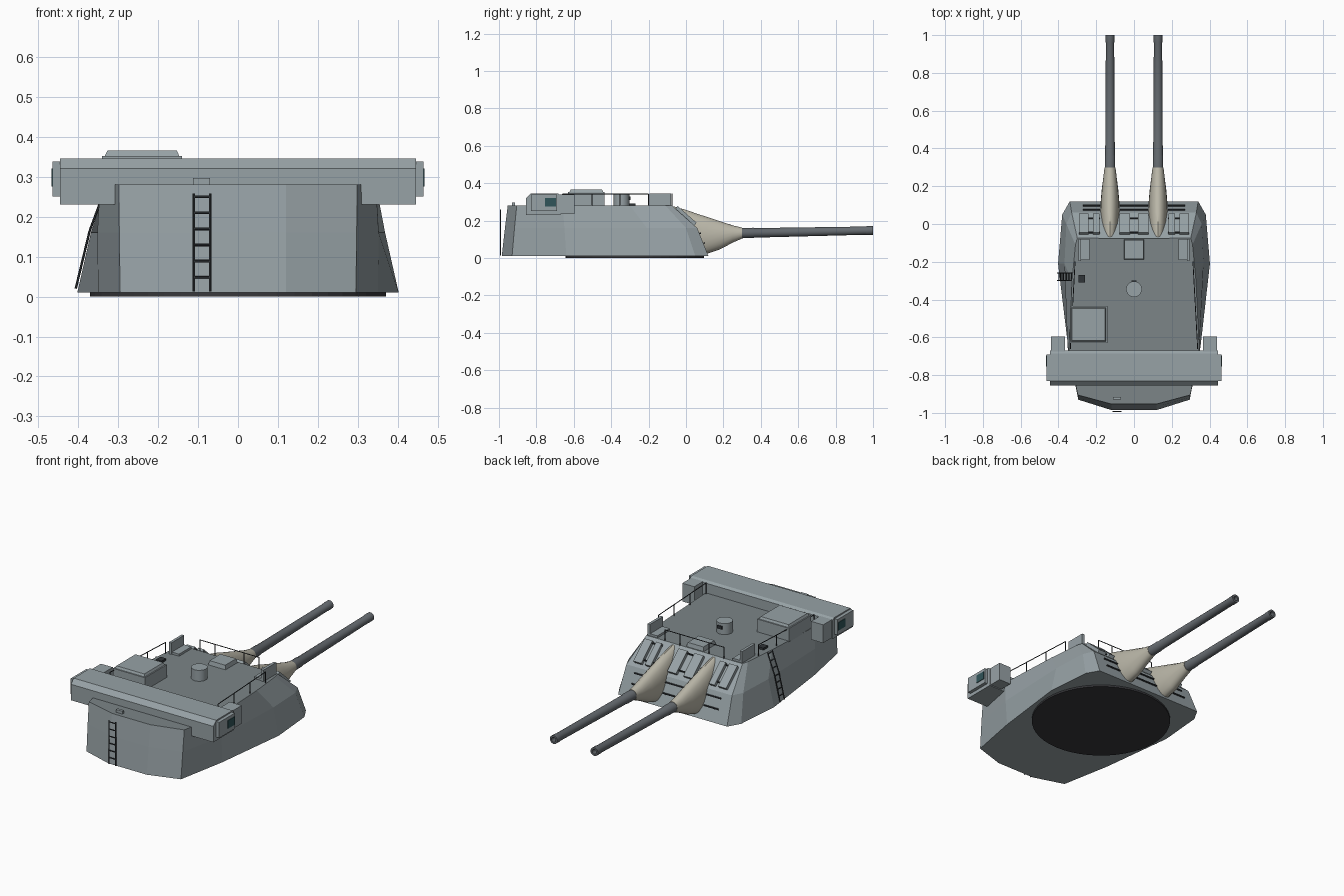
import bpy, bmesh, math
from mathutils import Vector, Matrix

if "Cube" in bpy.data.objects:
    bpy.data.objects.remove(bpy.data.objects["Cube"])


def material(name, *rgb):
    m = bpy.data.materials.new(name)
    m.diffuse_color = (*rgb, 1)
    m.use_nodes = True
    m.node_tree.nodes["Principled BSDF"].inputs["Base Color"].default_value = m.diffuse_color
    return m


STEEL = material("steel", .31, .36, .38)
DECK = material("deck_grey", .20, .235, .245)
GUN = material("gun_metal", .13, .145, .16)
CANVAS = material("canvas", .50, .48, .40)
DARK = material("dark_fittings", .03, .035, .04)
BASE = material("base_dark", .04, .04, .045)
GLASS = material("glass", .03, .09, .10)


def finish(name, bm, mat, smooth=False):
    bmesh.ops.recalc_face_normals(bm, faces=bm.faces)
    me = bpy.data.meshes.new(name)
    bm.to_mesh(me)
    bm.free()
    ob = bpy.data.objects.new(name, me)
    bpy.context.collection.objects.link(ob)
    me.materials.append(mat)
    if smooth:
        bpy.ops.object.select_all(action='DESELECT')
        bpy.context.view_layer.objects.active = ob
        ob.select_set(True)
        bpy.ops.object.shade_smooth_by_angle(angle=math.radians(35))
    return ob


def loft(name, rings, mat, smooth=False):
    bm = bmesh.new()
    rows = [[bm.verts.new(p) for p in r] for r in rings]
    n = len(rows[0])
    for a, b in zip(rows, rows[1:]):
        for i in range(n):
            j = (i + 1) % n
            bm.faces.new((a[i], a[j], b[j], b[i]))
    bm.faces.new(rows[0])
    bm.faces.new(rows[-1])
    return finish(name, bm, mat, smooth)


def box(name, x, y, z, mat=STEEL, inset=0):
    def ring(h, d):
        return [(x[0]+d, y[0]+d, h), (x[1]-d, y[0]+d, h), (x[1]-d, y[1]-d, h), (x[0]+d, y[1]-d, h)]
    return loft(name, [ring(z[0], 0), ring(z[1], inset)], mat)


def add_rod(bm, p, q, r, sides=6):
    p, q = Vector(p), Vector(q)
    rot = (q - p).to_track_quat('Z', 'Y').to_matrix().to_4x4()
    bmesh.ops.create_cone(bm, cap_ends=True, segments=sides, radius1=r, radius2=r,
                          depth=(q - p).length, matrix=Matrix.Translation((p + q) / 2) @ rot)


def rods(name, pairs, r, mat=DARK):
    bm = bmesh.new()
    for p, q in pairs:
        add_rod(bm, p, q, r)
    return finish(name, bm, mat)


def ladder(name, low, high, half, n, r):
    low, high, half = Vector(low), Vector(high), Vector(half)
    pairs = [(low + s * half, high + s * half) for s in (-1, 1)]
    for i in range(n):
        c = low.lerp(high, (i + .9) / (n + .1))
        pairs.append((c - half, c + half))
    rods(name, pairs, r)


# Armoured gunhouse: three mirrored outlines lofted upward
def outline(pts):
    return pts + [(-x, y, z) for x, y, z in reversed(pts)]


levels = [
    (.01, [(.34, .12), (.38, .05), (.402, -.21), (.35, -.64), (.295, -.93), (.12, -.985)]),
    (.16, [(.33, .06), (.358, .0), (.368, -.21), (.352, -.65), (.297, -.917), (.12, -.968)]),
    (.28, [(.30, -.075), (.31, -.11), (.328, -.3), (.345, -.66), (.298, -.905), (.12, -.953)])]
body = loft("gunhouse", [outline([(x, y, z) for x, y in p]) for z, p in levels], STEEL)
body.data.materials.append(DECK)
for f in body.data.polygons:
    if f.normal.z > .95:
        f.material_index = 1

# Turntable disc under the gunhouse
bm = bmesh.new()
bmesh.ops.create_cone(bm, cap_ends=True, segments=48, radius1=.37, radius2=.37, depth=.014,
                      matrix=Matrix.Translation((0, -.275, .007)))
finish("turntable", bm, BASE)

# Guns: hollow barrel and canvas blast bag on each side
for side, label in ((-1, "left"), (1, "right")):
    gx = side * .127

    def ring(y, zc, rx, rz, n=20):
        return [(gx + rx * math.cos(2 * math.pi * i / n), y, zc + rz * math.sin(2 * math.pi * i / n))
                for i in range(n)]
    barrel = [(.2, .131, .028), (.36, .134, .0275), (.365, .134, .0255), (.96, .146, .022), (.965, .146, .0235),
              (1.0, .147, .0235), (1.0, .147, .013), (.9, .145, .013)]
    loft(label + "_barrel", [ring(y, z, r, r) for y, z, r in barrel], GUN, True)
    bag = [(-.068, .2, .03, .076), (-.05, .16, .042, .111), (0, .142, .049, .115), (.06, .13, .051, .106),
           (.11, .121, .05, .099), (.18, .121, .044, .076), (.25, .128, .035, .046), (.30, .133, .029, .029)]
    loft(label + "_blast_bag", [ring(*b) for b in bag], CANVAS, True)

# Rangefinder housing across the rear
prof = [(-.855, .23), (-.67, .23), (-.67, .335), (-.685, .345), (-.83, .345), (-.855, .32)]
loft("rangefinder", [[(x, y, z) for y, z in prof] for x in (-.445, .445)], STEEL)
for s, label in ((-1, "left"), (1, "right")):
    def span(a, b):
        return sorted((s * a, s * b))
    box(label + "_rangefinder_cap", span(.44, .464), (-.83, -.69), (.25, .338))
    box(label + "_rangefinder_window", span(.46, .467), (-.755, -.695), (.275, .32), GLASS)
    box(label + "_rangefinder_shoulder", span(.365, .44), (-.68, -.595), (.235, .338))
    # Roof-edge sight shields
    box(label + "_sight_base", span(.235, .295), (-.19, -.08), (.275, .292))
    box(label + "_sight_shield", span(.28, .295), (-.195, -.08), (.28, .345))

# Roof fittings
box("roof_locker", (-.34, -.14), (-.63, -.435), (.275, .352))
box("roof_locker_lid", (-.333, -.147), (-.623, -.442), (.352, .365), inset=.006)
box("centre_hatch", (-.055, .055), (-.19, -.08), (.275, .303), inset=.006)
box("rear_hatch", (-.112, -.07), (-.93, -.915), (.275, .296))
box("side_vent", (-.295, -.26), (-.31, -.27), (.275, .292), DARK)
bm = bmesh.new()
add_rod(bm, (0, -.345, .275), (0, -.345, .342), .042, 20)
finish("periscope", bm, STEEL, True)
box("periscope_slot", (-.014, .014), (-.306, -.298), (.31, .328), DARK)

# Guard rails
pairs = [((-.185, -.075, .342), (.185, -.075, .342))]
for x in (-.185, -.09, .09, .185):
    pairs.append(((x, -.075, .275), (x, -.075, .342)))
for s in (-1, 1):
    a, b = Vector((s * .312, -.2, .342)), Vector((s * .337, -.66, .342))
    pairs.append((a, b))
    for t in (0, .33, .66, 1):
        p = a.lerp(b, t)
        pairs.append((p, p - Vector((0, 0, .07))))
rods("guard_rails", pairs, .0025)

# Sloped front plates and dark grab bars
SLOPE = math.atan2(-.12, .135)
up = Vector((0, -math.sin(SLOPE), math.cos(SLOPE)))
for i, (x, w) in enumerate(((-.265, .05), (-.2, .035), (-.05, .055), (.05, .055), (.2, .035), (.265, .05))):
    bm = bmesh.new()
    bmesh.ops.create_cube(bm, size=1, matrix=Matrix.Translation((x, -.005, .22))
                          @ Matrix.Rotation(SLOPE, 4, 'X') @ Matrix.Diagonal((w, .135, .034, 1)))
    finish("front_plate_%d" % (i + 1), bm, STEEL)
bars = []
for x in (-.225, -.03, .03, .225):
    for y, z in ((-.045, .263), (.03, .196), (.075, .132), (.098, .08)):
        bars.append(((x - .045, y, z), (x + .045, y, z)))
rods("front_grab_bars", bars, .005)

# Ladders on the front wall and the left side
ladder("rear_wall_ladder", (-.09, -.992, .012), (-.09, -.992, .258), (.021, 0, 0), 6, .0035)
ladder("left_side_ladder_lower", (-.406, -.28, .02), (-.371, -.28, .165), (0, .02, 0), 4, .003)
ladder("left_side_ladder_upper", (-.371, -.28, .165), (-.328, -.28, .28), (0, .02, 0), 3, .003)
